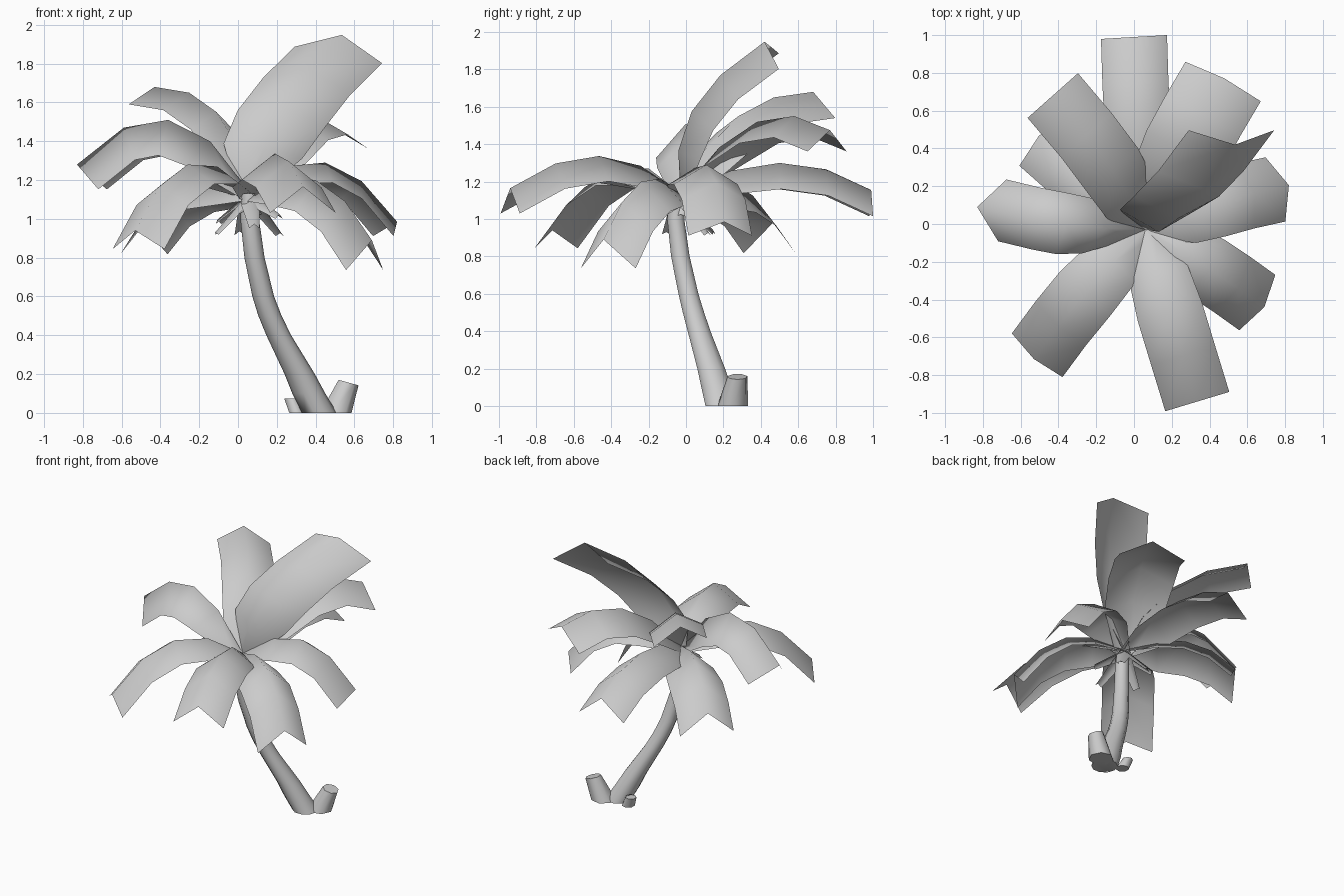
import bpy, bmesh, math
from mathutils import Vector

cube = bpy.data.objects.get("Cube")
if cube:
    bpy.data.objects.remove(cube, do_unlink=True)

grey = bpy.data.materials.new("plain grey")
grey.use_nodes = True
grey.diffuse_color = (0.6, 0.6, 0.6, 1)
grey.node_tree.nodes["Principled BSDF"].inputs["Base Color"].default_value = grey.diffuse_color


def finish(name, bm, angle):
    """Turn a bmesh into a smooth shaded object."""
    mesh = bpy.data.meshes.new(name)
    bm.to_mesh(mesh)
    bm.free()
    mesh.materials.append(grey)
    obj = bpy.data.objects.new(name, mesh)
    bpy.context.collection.objects.link(obj)
    bpy.ops.object.select_all(action="DESELECT")
    obj.select_set(True)
    bpy.context.view_layer.objects.active = obj
    bpy.ops.object.shade_smooth_by_angle(angle=math.radians(angle))
    return obj


def tube(name, rings, sides, slope=0):
    """Capped tube through (x, y, z, radius) rings; slope tilts the top cut."""
    bm = bmesh.new()
    rows = []
    for i, (x, y, z, r) in enumerate(rings):
        tilt = slope if i == len(rings) - 1 else 0
        row = []
        for k in range(sides):
            a = math.tau * k / sides
            dx, dy = r * math.cos(a), r * math.sin(a)
            row.append(bm.verts.new((x + dx, y + dy, z + tilt * dx)))
        rows.append(row)
    for low, high in zip(rows, rows[1:]):
        for k in range(sides):
            n = (k + 1) % sides
            bm.faces.new((low[k], low[n], high[n], high[k]))
    bm.faces.new(rows[0][::-1])
    bm.faces.new(rows[-1])
    return finish(name, bm, 62)


CROWN = Vector((0.06, -0.03, 1.14))
UP = Vector((0, 0, 1))
# position along the frond, share of the full width
PROFILE = [(0, 0.3), (0.25, 0.9), (0.5, 1), (0.75, 1), (1, 1)]


def frond(name, mid, tip, half_width, drop, lean=0.3, side=None, root=-0.22):
    """Roof-shaped leaf on a parabola from behind the crown through mid to tip."""
    mid, tip = Vector(mid), Vector(tip)
    out = tip - CROWN
    side = Vector(side) if side else Vector((out.y, -out.x, 0))
    side.normalize()
    bm = bmesh.new()
    rows = []
    for t, share in [(root, 0.15)] + PROFILE:
        ridge = (CROWN * (2 * t - 1) * (t - 1) + mid * 4 * t * (1 - t)
                 + tip * t * (2 * t - 1))
        along = CROWN * (4 * t - 3) + mid * (4 - 8 * t) + tip * (4 * t - 1)
        normal = side.cross(along).normalized()
        down = -normal.lerp(UP, 1 - lean).normalized() * drop * share
        reach = side * half_width * share
        rows.append([bm.verts.new(p) for p in
                     (ridge - reach + down, ridge, ridge + reach + down)])
    for a, b in zip(rows, rows[1:]):
        for k in range(2):
            bm.faces.new((a[k], a[k + 1], b[k + 1], b[k]))
    return finish(name, bm, 180)


# Leaning trunk and the two cut stumps at its foot
tube("trunk", [(0.42, 0.19, 0, 0.09), (0.365, 0.163, 0.1, 0.085),
               (0.318, 0.135, 0.2, 0.078), (0.21, 0.07, 0.4, 0.064),
               (0.165, 0.04, 0.5, 0.06), (0.13, 0.013, 0.6, 0.056),
               (0.085, -0.03, 0.8, 0.052), (0.06, -0.055, 1, 0.048),
               (0.06, -0.05, 1.13, 0.045)], 10)
tube("large_stump", [(0.5, 0.25, 0, 0.085), (0.567, 0.275, 0.157, 0.054)], 7, -0.28)
tube("small_stump", [(0.305, 0.24, 0, 0.045), (0.272, 0.255, 0.075, 0.038)], 7)

# Crown of fronds
frond("back_frond", (0.02, 0.5, 1.3), (0, 0.99, 1.155), 0.175, 0.14, 0)
frond("back_left_frond", (0.26, 0.38, 1.52), (0.48, 0.77, 1.475), 0.225, 0.115, root=-0.08)
frond("upright_frond", (0.235, 0.03, 1.575), (0.535, 0.42, 1.948), 0.23, 0.13, 1,
      (0.97, 0, -0.18), -0.05)
frond("left_frond", (0.45, 0.11, 1.29), (0.82, 0.205, 0.985), 0.178, 0.105, 0.8)
frond("front_left_frond", (0.4, -0.24, 1.2), (0.69, -0.44, 0.89), 0.175, 0.16)
frond("front_frond", (0.19, -0.465, 1.337), (0.335, -0.94, 1.165), 0.177, 0.135, 0)
frond("front_right_frond", (-0.26, -0.37, 1.28), (-0.53, -0.715, 0.94), 0.177, 0.1)
frond("right_frond", (-0.36, 0, 1.51), (-0.83, 0.09, 1.28), 0.165, 0.185, 1, root=-0.08)
frond("high_back_right_frond", (-0.11, 0.28, 1.55), (-0.43, 0.68, 1.68), 0.18, 0.115, 0,
      (0.265, 0.235, -0.05), -0.08)
frond("low_back_right_frond", (-0.25, 0.24, 1.2), (-0.505, 0.465, 0.98), 0.185, 0.165, 0.2)
